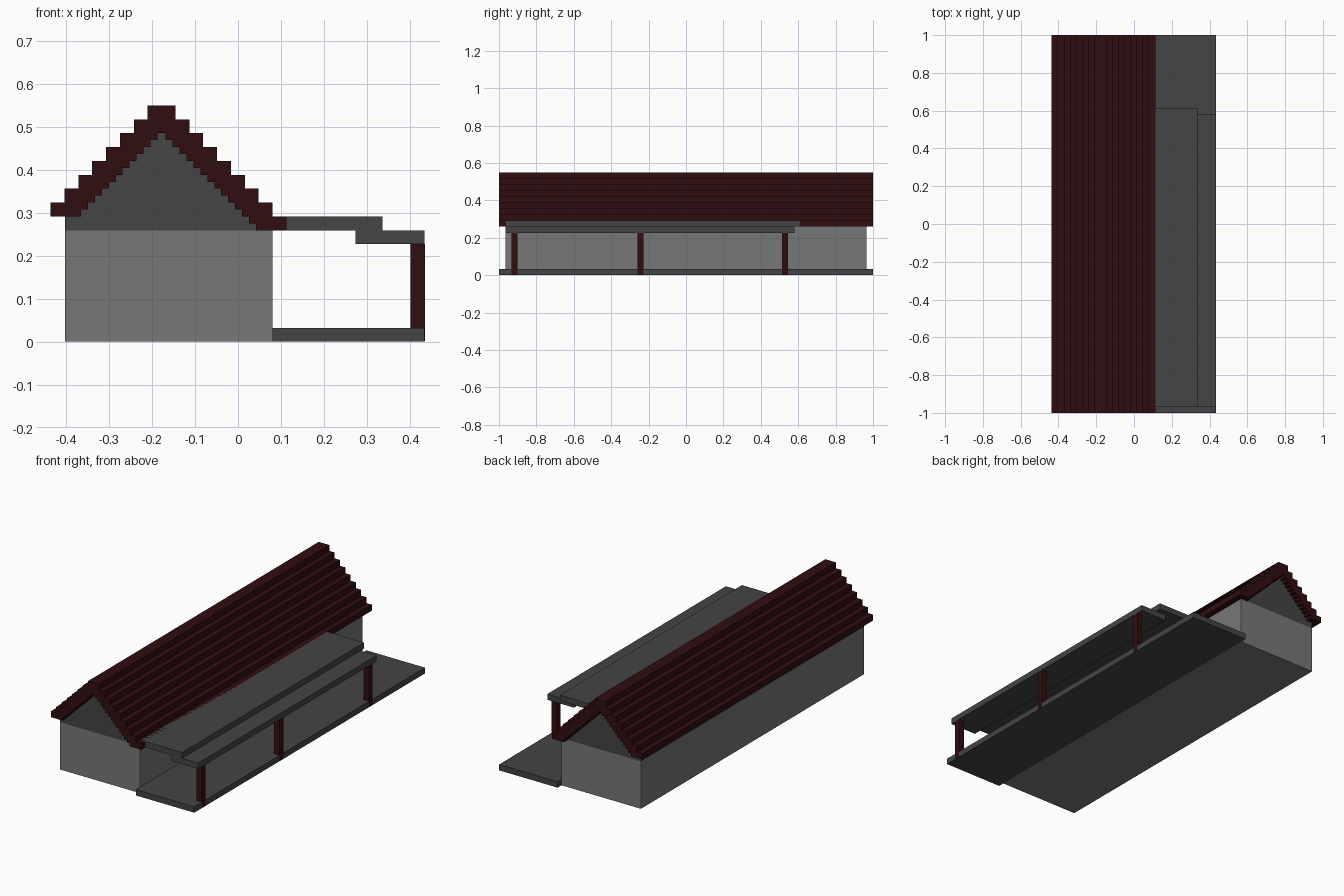
import bpy
import bmesh

if "Cube" in bpy.data.objects:
    bpy.data.objects.remove(bpy.data.objects["Cube"])

S = 0.0323            # roof tile step
H = S / 2             # finer step on the roof underside
C = -0.178            # ridge x
TOP, EAVE = 0.55, 0.55 - 9 * S
WALL_L, WALL_R, EDGE = -0.403, 0.08, 0.4345


def material(name, colour):
    m = bpy.data.materials.new(name)
    m.diffuse_color = (*colour, 1)
    m.use_nodes = True
    m.node_tree.nodes["Principled BSDF"].inputs["Base Color"].default_value = m.diffuse_color
    return m


wall_grey = material("wall_grey", (0.185, 0.185, 0.185))
dark_grey = material("dark_grey", (0.058, 0.058, 0.058))
dark_red = material("dark_red", (0.030, 0.0042, 0.0052))


def prism(name, profile, y0, y1, mat):
    """Extrude an x-z outline along y."""
    bm = bmesh.new()
    face = bm.faces.new([bm.verts.new((x, y0, z)) for x, z in profile])
    new = bmesh.ops.extrude_face_region(bm, geom=[face])["geom"]
    bmesh.ops.translate(bm, vec=(0, y1 - y0, 0),
                        verts=[g for g in new if isinstance(g, bmesh.types.BMVert)])
    bmesh.ops.recalc_face_normals(bm, faces=bm.faces)
    mesh = bpy.data.meshes.new(name)
    bm.to_mesh(mesh)
    bm.free()
    mesh.materials.append(mat)
    ob = bpy.data.objects.new(name, mesh)
    bpy.context.collection.objects.link(ob)
    return ob


def box(name, x0, x1, y0, y1, z0, z1, mat):
    return prism(name, [(x0, z0), (x1, z0), (x1, z1), (x0, z1)], y0, y1, mat)


def stairs(side, count, step, half, top):
    """Staircase going down from the ridge on one side."""
    pts = []
    for k in range(count):
        x = C + side * step * (k + half)
        pts += [(x, top - step * k), (x, top - step * (k + 1))]
    return pts


# Stepped roof, one step longer over the terrace side
outer = stairs(-1, 8, S, 1, TOP)[::-1] + stairs(1, 9, S, 1, TOP)
inner = stairs(-1, 12, H, 0.6, TOP - 2 * S)[::-1] + stairs(1, 14, H, 0.6, TOP - 2 * S)
prism("roof", outer + inner[::-1], -1, 1, dark_red)

# Gable filling below the roof
prism("gable", inner + [(WALL_R, EAVE), (WALL_L, EAVE), (WALL_L, EAVE + S)],
      -0.966, 0.966, dark_grey)

# House body and terrace floor
box("walls", WALL_L, WALL_R, -0.966, 0.966, 0, EAVE, wall_grey)
box("terrace_floor", WALL_R, EDGE, -1, 1, 0, S, dark_grey)

# Two-level canopy
box("canopy_upper", WALL_R, 0.337, -0.966, 0.613, EAVE, EAVE + S, dark_grey)
box("canopy_lower", 0.274, EDGE, -0.966, 0.581, EAVE - S, EAVE, dark_grey)

# Posts
for i, y in enumerate((-0.918, -0.244, 0.53)):
    box(f"post_{i + 1}", 0.402, EDGE + 0.0005, y - 0.016, y + 0.016, 0.001, EAVE - S, dark_red)
